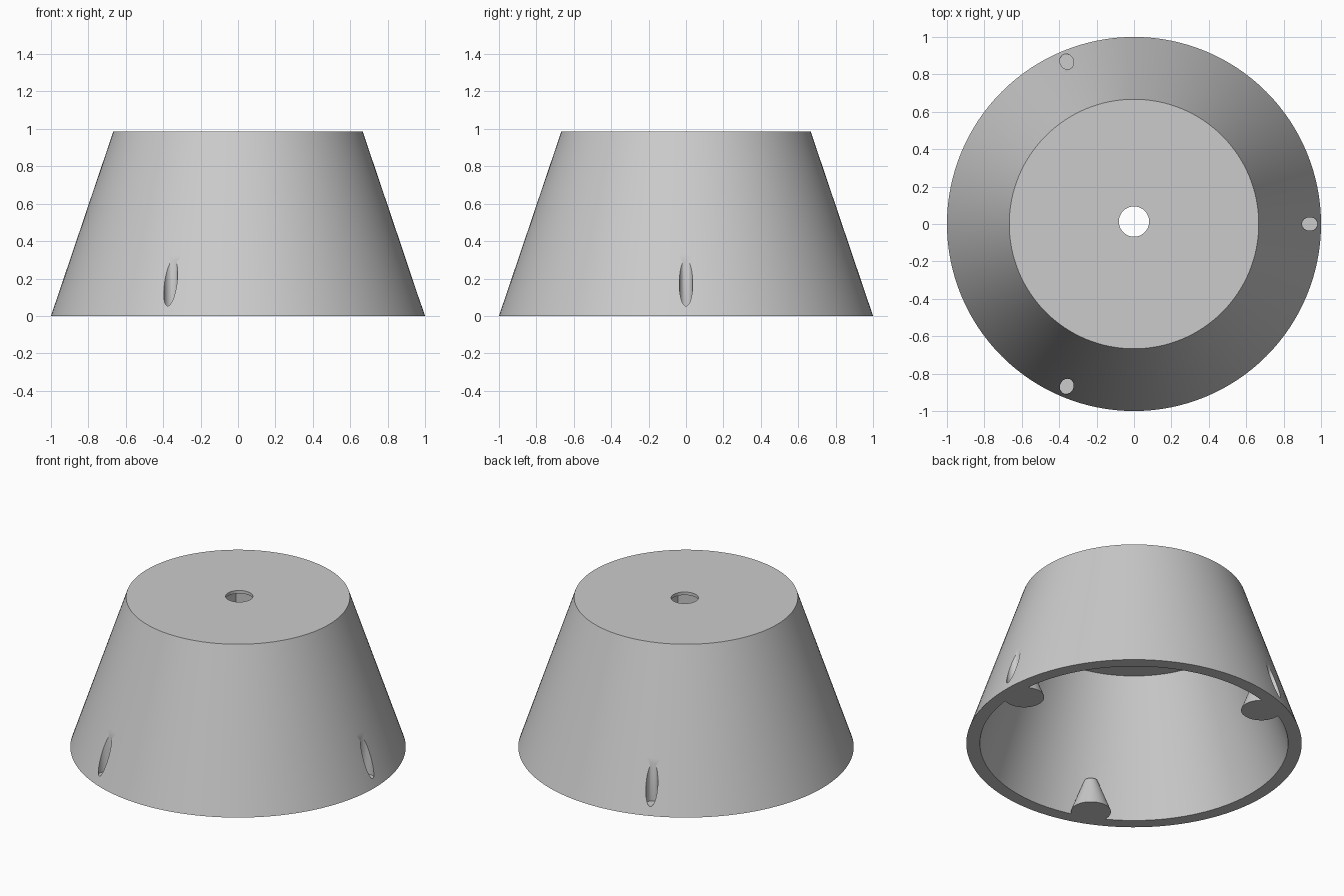
import bpy, bmesh, math

if "Cube" in bpy.data.objects:
    bpy.data.objects.remove(bpy.data.objects["Cube"])

grey = bpy.data.materials.new("plain grey")
grey.diffuse_color = (0.6, 0.6, 0.6, 1)
grey.use_nodes = True
grey.node_tree.nodes["Principled BSDF"].inputs["Base Color"].default_value = grey.diffuse_color


def frustum(name, r1, r2, z1, z2, x=0, y=0, sides=128, turn=0):
    bpy.ops.mesh.primitive_cone_add(vertices=sides, radius1=r1, radius2=r2, depth=z2 - z1,
                                    location=(x, y, (z1 + z2) / 2), rotation=(0, 0, turn))
    ob = bpy.context.object
    ob.name = name
    ob.data.materials.append(grey)
    return ob


def combine(target, other, operation):
    mod = target.modifiers.new(other.name, 'BOOLEAN')
    mod.operation, mod.object, mod.solver = operation, other, 'EXACT'
    bpy.context.view_layer.objects.active = target
    bpy.ops.object.modifier_apply(modifier=mod.name)
    bpy.data.objects.remove(other)


HEIGHT, CEILING, HOLE_Y, RIM = 0.985, 0.832, 0.013, 0.919
SLOPE = (1 - 0.667) / HEIGHT

# Hollow tapered shell
shell = frustum("tapered_shell", 1, 0.667, 0, HEIGHT)
low = -0.1
combine(shell, frustum("hollow", RIM - SLOPE * low, RIM - SLOPE * CEILING, low, CEILING),
        'DIFFERENCE')

# Level loops around the foot holes keep the wall shading clean
bm = bmesh.new()
bm.from_mesh(shell.data)
shift = shell.location.z
for z in (0.03, 0.33):
    bmesh.ops.bisect_plane(bm, geom=bm.verts[:] + bm.edges[:] + bm.faces[:],
                           plane_co=(0, 0, z - shift), plane_no=(0, 0, 1))
bm.to_mesh(shell.data)
bm.free()

# Round top hole through a thin lip, with a square pocket underneath
combine(shell, frustum("top_hole", 0.081, 0.081, 0.8, 1.1, y=HOLE_Y, sides=48), 'DIFFERENCE')
combine(shell, frustum("square_pocket", 0.17, 0.17, 0.8, 0.965, y=0.03, sides=4,
                       turn=math.pi / 4), 'DIFFERENCE')

# Three foot bosses inside the rim, each with a blind hole cut down through the wall
for degrees in (0, 112.5, -112.5):
    a = math.radians(degrees)
    c, s = math.cos(a), math.sin(a)
    combine(shell, frustum("foot_boss", 0.12, 0.04, 0, 0.21, 0.855 * c, 0.855 * s, 40),
            'UNION')
    hole = frustum("foot_hole", 1, 1, 0.053, 0.6, 0.94 * c, 0.94 * s, 32, a)
    hole.scale = (0.042, 0.036, 1)
    combine(shell, hole, 'DIFFERENCE')

# Smooth walls with sharp rims
bpy.ops.object.select_all(action='DESELECT')
shell.select_set(True)
bpy.context.view_layer.objects.active = shell
bpy.ops.object.shade_smooth_by_angle(angle=math.radians(30))
